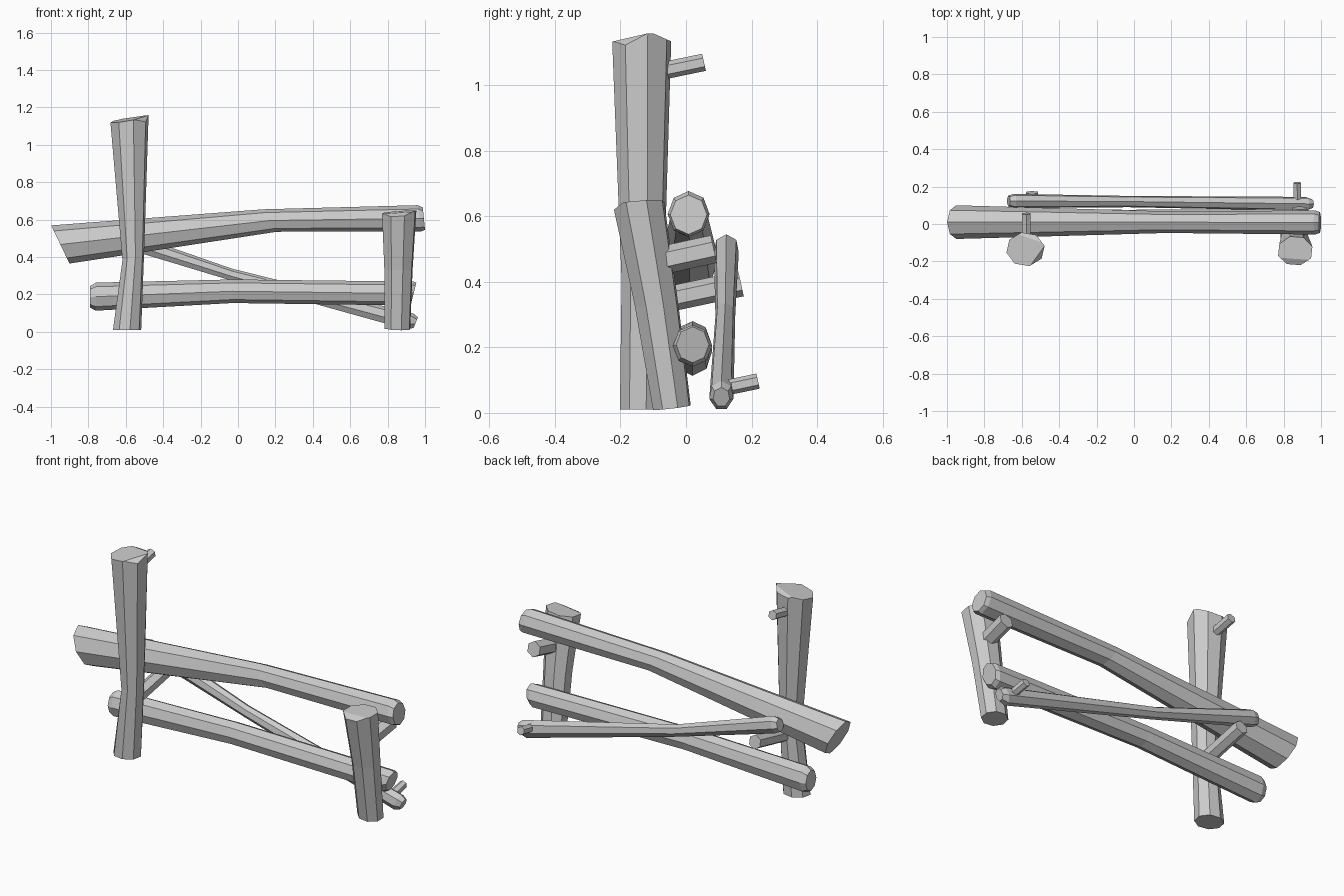
import bpy, bmesh, math
from mathutils import Vector


def log(name, axis, sides, stations, phase=0.0, chips=()):
    """Faceted log. Station: (centre, half sizes across, slopes of the ring along the axis)."""
    u, v = [i for i in range(3) if i != axis]
    bm = bmesh.new()
    rings = []
    for centre, (ru, rv), (su, sv) in stations:
        ring = []
        for i in range(sides):
            a = phase + 2 * math.pi * i / sides
            p = Vector(centre)
            du, dv = ru * math.cos(a), rv * math.sin(a)
            p[u] += du
            p[v] += dv
            p[axis] += su * du + sv * dv
            ring.append(bm.verts.new(p))
        rings.append(ring)
    for a, b in zip(rings, rings[1:]):
        for i in range(sides):
            j = (i + 1) % sides
            bm.faces.new((a[i], a[j], b[j], b[i]))
    bm.faces.new(rings[0])
    bm.faces.new(rings[-1])
    # Chipped corners
    for co, no in chips:
        bmesh.ops.bisect_plane(bm, geom=bm.verts[:] + bm.edges[:] + bm.faces[:],
                               plane_co=co, plane_no=no, clear_outer=True)
        bmesh.ops.holes_fill(bm, edges=[e for e in bm.edges if e.is_boundary])
    bmesh.ops.recalc_face_normals(bm, faces=bm.faces[:])
    me = bpy.data.meshes.new(name)
    bm.to_mesh(me)
    bm.free()
    ob = bpy.data.objects.new(name, me)
    bpy.context.collection.objects.link(ob)
    return ob


X, Y, Z = 0, 1, 2
flat = (0, 0)
up = math.pi / 2

# Upright posts
log("tall_post", Z, 8, [
    ((-0.593, -0.135, 0.01), (0.077, 0.068), flat),
    ((-0.56, -0.132, 0.40), (0.059, 0.066), (0.3, 0)),
    ((-0.58, -0.135, 1.138), (0.104, 0.092), (0.18, 0.1)),
], 0.2, [((-0.52, -0.19, 1.135), (0.45, -0.5, 0.75)),
         ((-0.58, -0.07, 1.145), (0, 0.4, 0.9))])
log("short_post", Z, 8, [
    ((0.852, -0.043, 0.016), (0.072, 0.06), (-0.04, 0.12)),
    ((0.858, -0.09, 0.33), (0.079, 0.07), flat),
    ((0.862, -0.145, 0.64), (0.096, 0.082), (0.08, 0.08)),
], 0.3, [((0.84, -0.19, 0.632), (-0.1, -0.5, 0.85))])

# Horizontal rails
log("upper_rail", X, 8, [
    ((-0.95, 0.01, 0.467), (0.09, 0.102), (0, -0.48)),
    ((0.17, 0.01, 0.595), (0.058, 0.06), (0, -0.6)),
    ((0.97, 0.008, 0.607), (0.064, 0.07), (0, -0.15)),
    ((0.994, 0.008, 0.605), (0.056, 0.06), (0, -0.1)),
], up)
log("lower_rail", X, 8, [
    ((-0.79, 0.02, 0.187), (0.047, 0.058), flat),
    ((-0.76, 0.02, 0.188), (0.06, 0.075), flat),
    ((-0.03, 0.02, 0.217), (0.056, 0.063), flat),
    ((0.92, 0.02, 0.205), (0.06, 0.064), (0, 0.25)),
    ((0.94, 0.02, 0.208), (0.05, 0.055), (0, 0.25)),
], up)

# Fallen diagonal rail
log("diagonal_rail", X, 7, [
    ((-0.67, 0.123, 0.505), (0.03, 0.035), (0, 0.25)),
    ((-0.64, 0.123, 0.500), (0.039, 0.045), (0, 0.25)),
    ((-0.03, 0.12, 0.303), (0.031, 0.034), flat),
    ((0.92, 0.108, 0.053), (0.038, 0.045), (0, 0.4)),
    ((0.95, 0.108, 0.048), (0.026, 0.03), (0, 0.4)),
], up)

# Branch stubs: (name, start, end, radius)
stubs = [
    ("top_stub", (-0.575, -0.09, 1.04), (-0.575, 0.055, 1.07), 0.026),
    ("tall_post_stub", (-0.55, -0.12, 0.333), (-0.545, 0.168, 0.394), 0.038),
    ("short_post_stub", (0.87, -0.13, 0.453), (0.885, 0.085, 0.5), 0.042),
    ("diagonal_stub", (0.875, 0.09, 0.07), (0.872, 0.22, 0.097), 0.023),
]
for name, a, b, r in stubs:
    log(name, Y, 6, [(a, (r, r), (0, -0.22)), (b, (r, r), (0, -0.22))], up)
